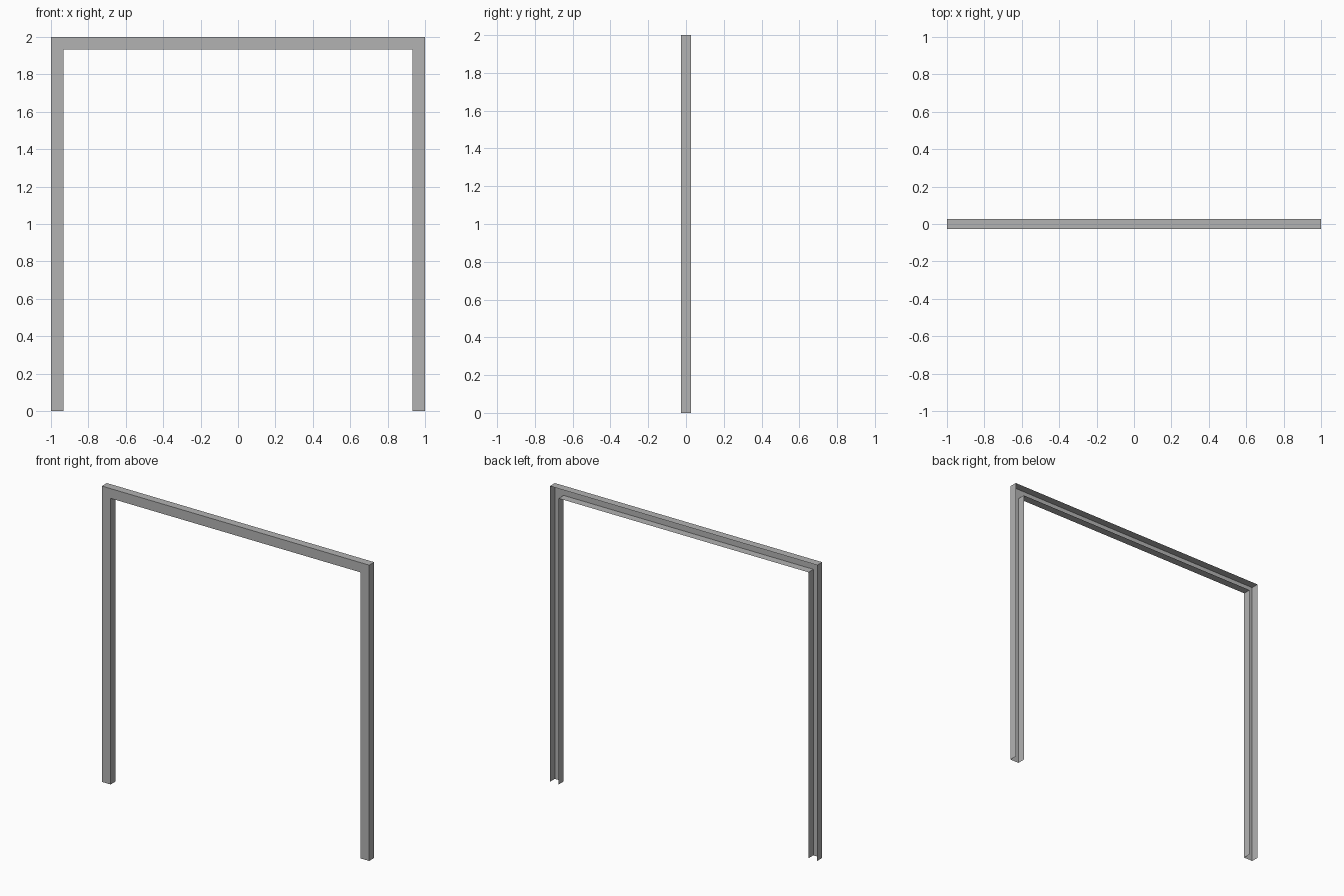
import bpy, bmesh

if "Cube" in bpy.data.objects:
    bpy.data.objects.remove(bpy.data.objects["Cube"])

W = 0.066   # face width of the channel
D = 0.0265  # half depth

# Path stations: (outer point, inner point) in x/z, mitred at the corners
stations = [
    ((-1, 0), (-1 + W, 0)),
    ((-1, 2), (-1 + W, 2 - W)),
    ((1, 2), (1 - W, 2 - W)),
    ((1, 0), (1 - W, 0)),
]

# Thin U-channel, open at the back, swept up, across and down
bm = bmesh.new()
rows = []
for (ox, oz), (ix, iz) in stations:
    pts = [(ox, D, oz), (ox, -D, oz), (ix, -D, iz), (ix, D, iz)]
    rows.append([bm.verts.new(p) for p in pts])
for a, b in zip(rows, rows[1:]):
    for i in range(3):
        bm.faces.new((a[i], b[i], b[i + 1], a[i + 1]))

# Make the outside of the channel face outward (web towards the front)
bm.normal_update()
webs = [f for f in bm.faces if abs(f.normal.y) > 0.9]
if webs[0].normal.y > 0:
    bmesh.ops.reverse_faces(bm, faces=bm.faces[:])

mesh = bpy.data.meshes.new("door_frame")
bm.to_mesh(mesh)
bm.free()
frame = bpy.data.objects.new("door_frame", mesh)
bpy.context.collection.objects.link(frame)

# Dark grey finish
grey = bpy.data.materials.new("dark_grey")
grey.diffuse_color = (0.45, 0.45, 0.45, 1)
grey.use_nodes = True
grey.node_tree.nodes["Principled BSDF"].inputs["Base Color"].default_value = grey.diffuse_color
mesh.materials.append(grey)
